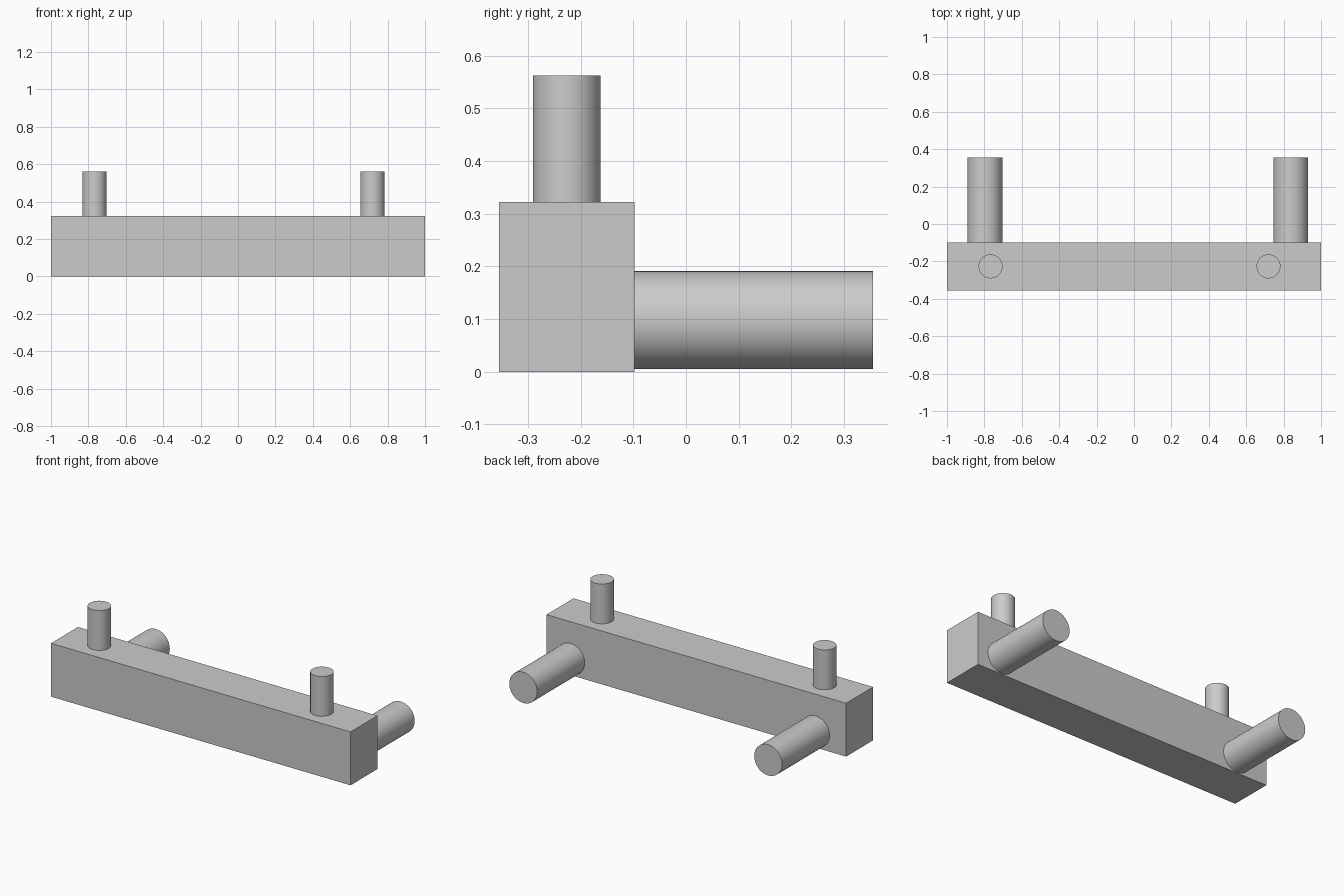
import bpy
from math import radians

cube = bpy.data.objects.get("Cube")
if cube:
    bpy.data.objects.remove(cube, do_unlink=True)

grey = bpy.data.materials.new("plain grey")
grey.use_nodes = True
colour = (0.6, 0.6, 0.6, 1)
grey.diffuse_color = colour
grey.node_tree.nodes["Principled BSDF"].inputs["Base Color"].default_value = colour

FRONT, BACK, TOP = -0.355, -0.098, 0.322   # beam extents


def peg(name, radius, length, location, tilt=0):
    """Smooth round peg with sharp end rims."""
    bpy.ops.mesh.primitive_cylinder_add(vertices=64, radius=radius, depth=length,
                                        location=location, rotation=(tilt, 0, 0))
    obj = bpy.context.object
    obj.name = name
    obj.data.materials.append(grey)
    bpy.ops.object.shade_smooth_by_angle(angle=radians(30))


# Main beam
bpy.ops.mesh.primitive_cube_add(size=1, location=(0, (FRONT + BACK) / 2, TOP / 2))
beam = bpy.context.object
beam.name = "beam"
beam.scale = (2, BACK - FRONT, TOP)
bpy.ops.object.transform_apply(location=False, rotation=False, scale=True)
beam.data.materials.append(grey)

# Upright pegs on top and thicker pegs out of the back, seated on the beam
peg_top, peg_end = 0.562, 0.355
for side, top_x, back_x in (("right", -0.767, -0.797), ("left", 0.719, 0.838)):
    peg(f"top_peg_{side}", 0.064, peg_top - TOP,
        (top_x, (FRONT + BACK) / 2, (peg_top + TOP) / 2))
    peg(f"back_peg_{side}", 0.093, peg_end - BACK,
        (back_x, (peg_end + BACK) / 2, 0.098), radians(90))
